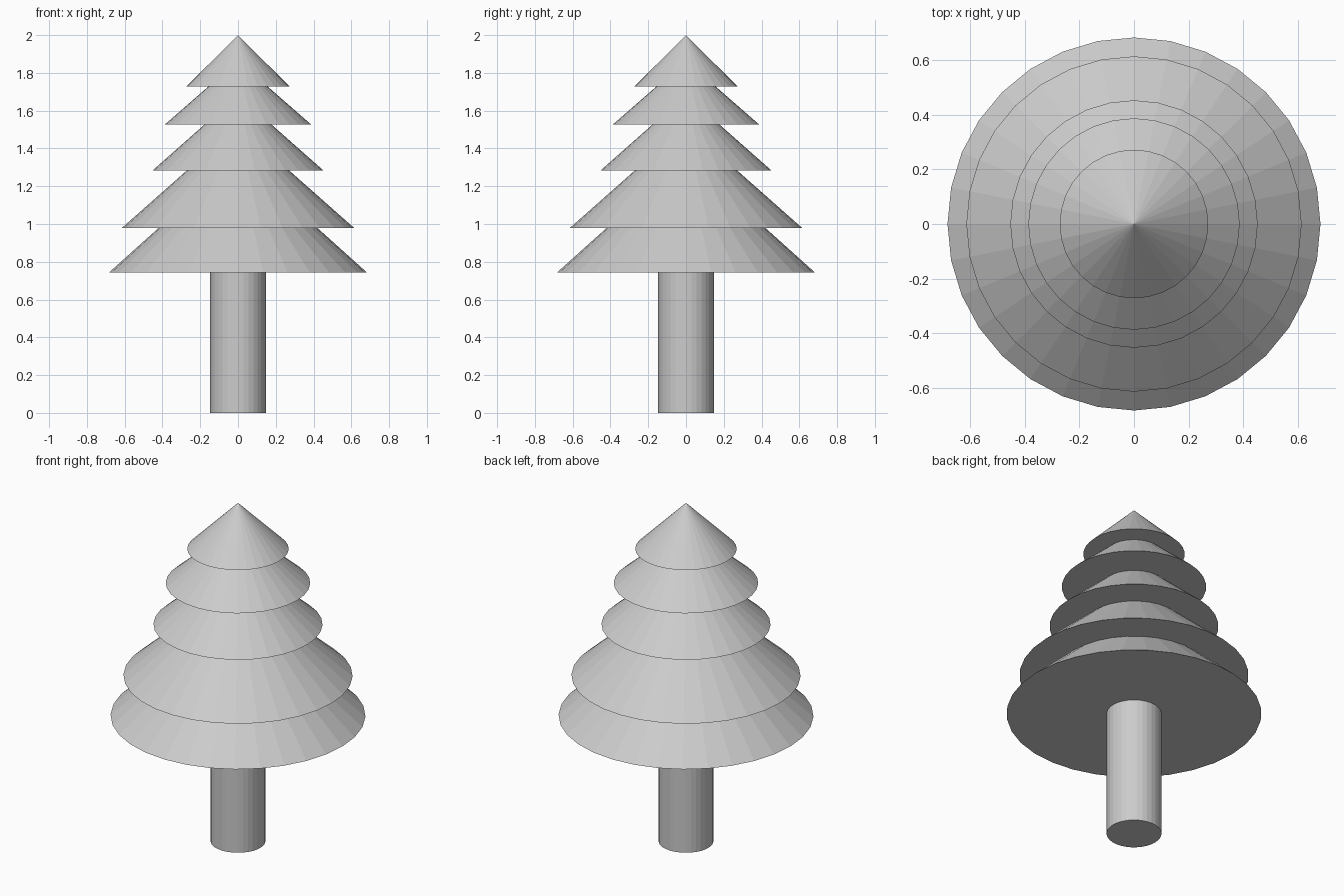
import bpy

if "Cube" in bpy.data.objects:
    bpy.data.objects.remove(bpy.data.objects["Cube"])

SIDES = 32


def cone(name, radius, base_z, apex_z):
    bpy.ops.mesh.primitive_cone_add(
        vertices=SIDES, radius1=radius, radius2=0, depth=apex_z - base_z,
        location=(0, 0, (base_z + apex_z) / 2))
    bpy.context.object.name = name


# Trunk, ending just inside the lowest foliage tier
TRUNK_TOP = 0.76
bpy.ops.mesh.primitive_cylinder_add(
    vertices=SIDES, radius=0.147, depth=TRUNK_TOP, location=(0, 0, TRUNK_TOP / 2))
bpy.context.object.name = "trunk"

# Foliage tiers from bottom to top: radius, base height, apex height
tiers = [
    (0.683, 0.743, 1.357),
    (0.614, 0.980, 1.523),
    (0.453, 1.283, 1.683),
    (0.387, 1.527, 1.865),
    (0.272, 1.729, 2.000),
]
for i, (radius, base_z, apex_z) in enumerate(tiers, 1):
    cone(f"foliage_tier_{i}", radius, base_z, apex_z)
